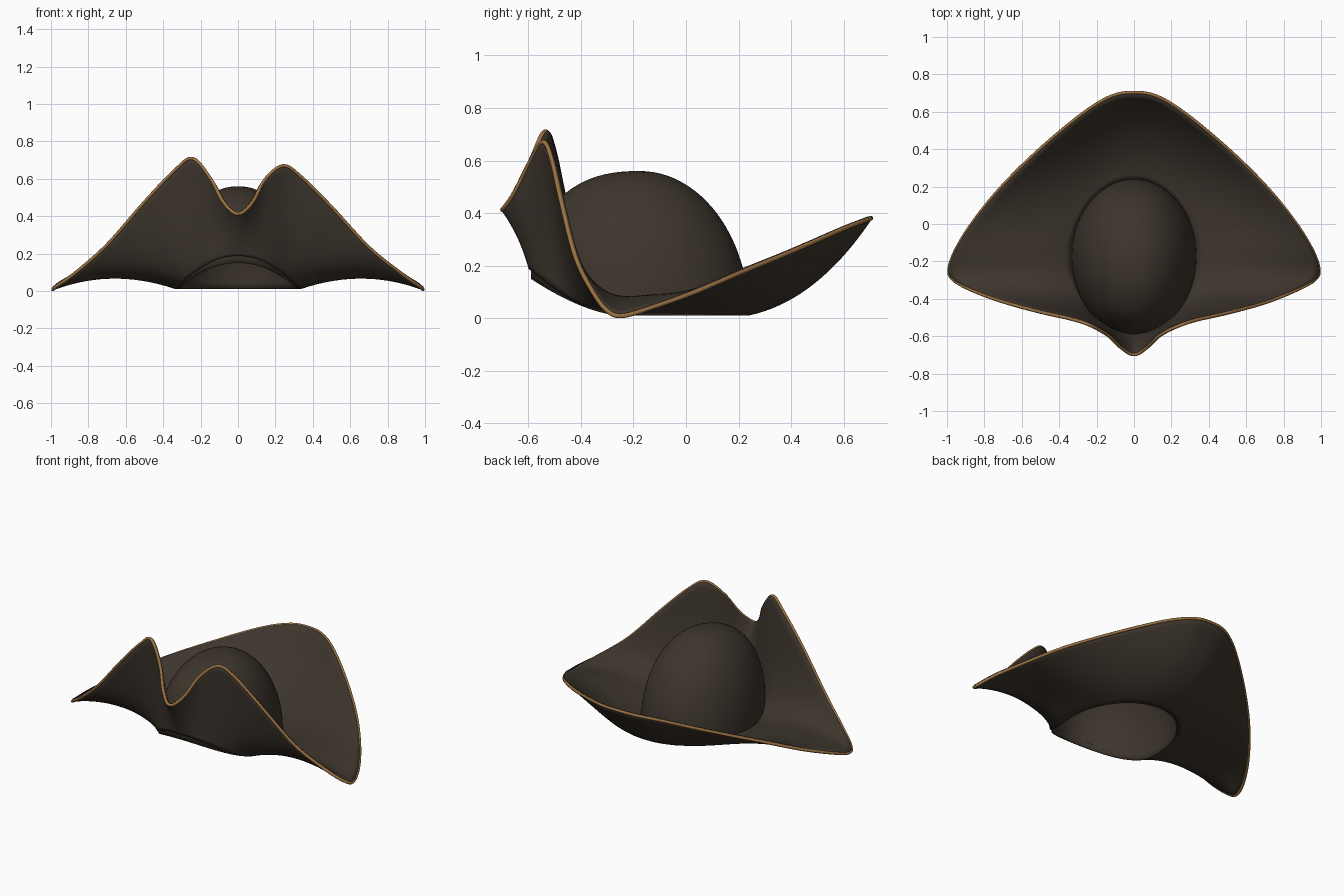
import bpy, bmesh, math
from mathutils import Vector

if "Cube" in bpy.data.objects:
    bpy.data.objects.remove(bpy.data.objects["Cube"])


def material(name, rgb):
    m = bpy.data.materials.new(name)
    m.diffuse_color = (*rgb, 1)
    m.use_nodes = True
    m.node_tree.nodes["Principled BSDF"].inputs["Base Color"].default_value = m.diffuse_color
    return m


FELT = material("dark brown felt", (0.047, 0.036, 0.026))
GOLD = material("golden brown trim", (0.33, 0.17, 0.055))


# Head opening: an oval whose front is lifted
def ring(theta):
    x, y = 0.335 * math.sin(theta), -0.175 - 0.415 * math.cos(theta)
    front = max(0.0, (-0.25 - y) / 0.34) ** 1.6
    return Vector((x, y, 0.01 + 0.14 * front)), front


def grid_object(name, rows, thickness, offset, cap=None):
    """Skin a stack of closed loops, optionally closed by a top point."""
    bm = bmesh.new()
    loops = [[bm.verts.new(p) for p in row] for row in rows]
    n = len(loops[0])
    for lo, hi in zip(loops, loops[1:]):
        for i in range(n):
            j = (i + 1) % n
            bm.faces.new((lo[i], lo[j], hi[j], hi[i]))
    if cap is not None:
        top = bm.verts.new(cap)
        for i in range(n):
            bm.faces.new((loops[-1][i], loops[-1][(i + 1) % n], top))
    me = bpy.data.meshes.new(name)
    bm.to_mesh(me)
    bm.free()
    ob = bpy.data.objects.new(name, me)
    bpy.context.collection.objects.link(ob)
    me.materials.append(FELT)
    mod = ob.modifiers.new("thickness", "SOLIDIFY")
    mod.thickness, mod.offset = thickness, offset
    bpy.ops.object.select_all(action='DESELECT')
    ob.select_set(True)
    bpy.context.view_layer.objects.active = ob
    bpy.ops.object.shade_smooth_by_angle(angle=math.radians(40))
    return ob


# Brim stations, front to back on one side:
# edge x, y, z, angle on opening, profile bend along and up, extra arch
HALF = [
    (0.00, -0.695, 0.415, 0, 0.34, 0.58, 0),
    (0.07, -0.655, 0.470, 12, 0.32, 0.56, 0),
    (0.14, -0.590, 0.595, 24, 0.32, 0.50, 0),
    (0.24, -0.540, 0.670, 36, 0.36, 0.46, 0),
    (0.34, -0.508, 0.608, 46, 0.38, 0.38, 0),
    (0.50, -0.472, 0.450, 56, 0.42, 0.28, 0.01),
    (0.70, -0.417, 0.235, 66, 0.44, 0.27, 0.05),
    (0.87, -0.350, 0.100, 75, 0.47, 0.30, 0.09),
    (0.97, -0.295, 0.030, 82, 0.50, 0.40, 0.11),
    (0.990, -0.24, 0.013, 90, 0.52, 0.50, 0.118),
    (0.95, -0.130, 0.045, 98, 0.52, 0.40, 0.10),
    (0.85, 0.025, 0.100, 107, 0.51, 0.30, 0.06),
    (0.70, 0.205, 0.177, 120, 0.51, 0.24, 0.02),
    (0.50, 0.400, 0.257, 136, 0.53, 0.18, 0),
    (0.27, 0.590, 0.340, 154, 0.55, 0.15, 0),
    (0.12, 0.680, 0.375, 168, 0.55, 0.15, 0),
    (0.00, 0.700, 0.383, 180, 0.55, 0.15, 0),
]
# The other side mirrors it, with a slightly taller front flap
stations = list(HALF)
for i in range(len(HALF) - 2, 0, -1):
    x, y, z, a, u, v, h = HALF[i]
    tall = 2 < i < 7
    stations.append((-x, y + 0.005 * tall, z * (1 + 0.058 * tall), 360 - a, u, v, h))


def smooth_stations(steps):
    """Closed Catmull-Rom through the stations; the angle keeps counting up."""
    n, out = len(stations), []

    def get(k):
        s = list(stations[k % n])
        s[3] += 360 * (k // n)
        return s
    for k in range(n):
        p = [get(k + d) for d in (-1, 0, 1, 2)]
        for j in range(steps):
            t = j / steps
            out.append([0.5 * (2 * b + (c - a) * t + (2 * a - 5 * b + 4 * c - d) * t * t
                               + (3 * b - a - 3 * c + d) * t ** 3)
                        for a, b, c, d in zip(*p)])
    return out


# Brim: curved profile from the opening to the edge at every station
ROWS = 18
columns = []
for x, y, z, ang, along, up, arch in smooth_stations(6):
    start, front = ring(math.radians(ang))
    start.z += 0.010 + 0.03 * front ** 2
    end = Vector((x, y, z))
    mid = start.lerp(end, along)
    mid.z = start.z + up * (end.z - start.z) + arch
    columns.append([start * (1 - t) ** 2 + mid * 2 * t * (1 - t) + end * t * t
                    for t in (r / ROWS for r in range(ROWS + 1))])
grid_object("brim", list(zip(*columns)), 0.018, 0)

# Crown: open dome rising from the head opening, fuller at the front
N, LEVELS, TOP = 96, 24, 0.56
dome = []
for k in range(LEVELS):
    phi = math.pi / 2 * k / LEVELS
    row = []
    for i in range(N):
        theta = 2 * math.pi * i / N
        p, _ = ring(theta)
        r = math.cos(phi) ** (0.92 - 0.08 * math.cos(theta))
        s = math.sin(phi) ** (0.95 - 0.06 * math.cos(theta))
        row.append(Vector((p.x * r, -0.175 + (p.y + 0.175) * r, p.z + (TOP - p.z) * s)))
    dome.append(row)
grid_object("crown", dome, 0.008, -1, cap=(0, -0.175, TOP))

# Trim: thin cord along the outer side of the brim edge
cu = bpy.data.curves.new("edge_trim", "CURVE")
cu.dimensions = '3D'
cu.bevel_depth, cu.bevel_resolution = 0.009, 2
sp = cu.splines.new('POLY')
sp.points.add(len(columns) - 1)
for i, pt in enumerate(sp.points):
    c = columns[i]
    tangent = columns[(i + 1) % len(columns)][-1] - columns[i - 1][-1]
    outer = tangent.cross(c[-1] - c[-2]).normalized()
    pt.co = (*(c[-1] + outer * 0.004), 1)
sp.use_cyclic_u = True
cu.materials.append(GOLD)
bpy.context.collection.objects.link(bpy.data.objects.new("edge_trim", cu))
